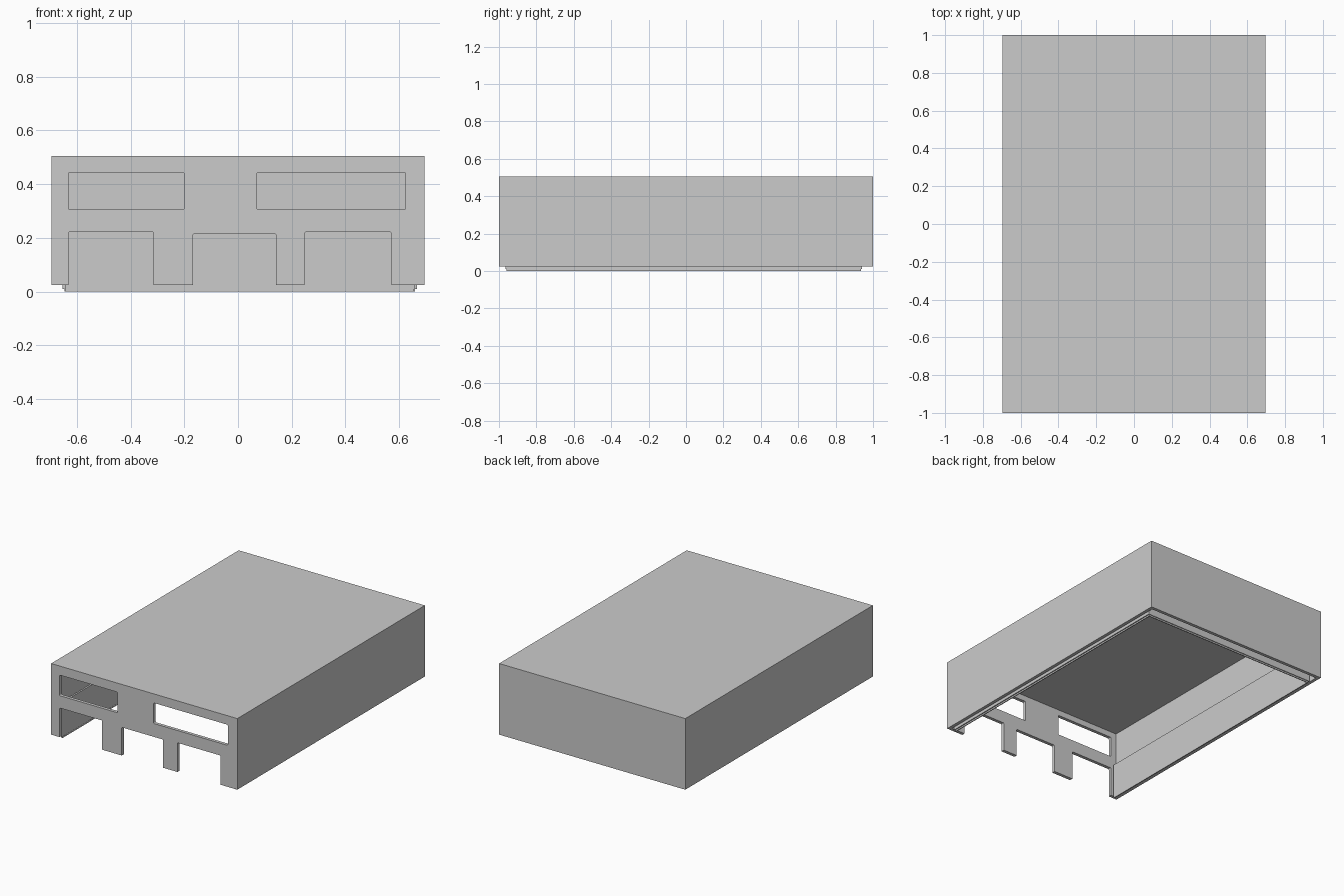
import bpy, bmesh

if "Cube" in bpy.data.objects:
    bpy.data.objects.remove(bpy.data.objects["Cube"])

W, D, Z0, Z1, T = 0.695, 1.0, 0.025, 0.505, 0.022


def box(name, x0, x1, y0, y1, z0, z1):
    bm = bmesh.new()
    bmesh.ops.create_cube(bm, size=1)
    for v in bm.verts:
        v.co = ((x0 + x1) / 2 + v.co.x * (x1 - x0),
                (y0 + y1) / 2 + v.co.y * (y1 - y0),
                (z0 + z1) / 2 + v.co.z * (z1 - z0))
    mesh = bpy.data.meshes.new(name)
    bm.to_mesh(mesh)
    bm.free()
    ob = bpy.data.objects.new(name, mesh)
    bpy.context.collection.objects.link(ob)
    return ob


def cut(target, cutter):
    cutter.hide_render = True
    cutter.hide_set(True)
    mod = target.modifiers.new(cutter.name, 'BOOLEAN')
    mod.object = cutter
    mod.operation = 'DIFFERENCE'
    mod.solver = 'EXACT'


# Outer cover, hollow and open underneath
cover = box("cover", -W, W, -D, D, Z0, Z1)
cut(cover, box("cavity_cutter", -W + T, W - T, -D + T, D - T, -0.2, Z1 - T))

# Two upper slots and three lower port notches in the front (x0, x1, z0, z1)
openings = [(-0.632, -0.20, 0.305, 0.444), (0.07, 0.624, 0.305, 0.444),
            (-0.632, -0.314, -0.1, 0.222), (-0.168, 0.142, -0.1, 0.215),
            (0.248, 0.571, -0.1, 0.222)]
for i, (x0, x1, z0, z1) in enumerate(openings):
    c = box(f"opening_cutter_{i}", x0, x1, -D - 0.1, -D + T + 0.01, z0, z1)
    bev = c.modifiers.new("rounded_corners", 'BEVEL')
    bev.width = 0.006
    bev.segments = 3
    bev.limit_method = 'WEIGHT'
    # Round only the edges running through the wall
    weights = c.data.attributes.new("bevel_weight_edge", 'FLOAT', 'EDGE')
    for e in c.data.edges:
        a, b = (c.data.vertices[k].co for k in e.vertices)
        weights.data[e.index].value = 1.0 if abs(a.y - b.y) > 0.01 else 0.0
    cut(cover, c)


# Inner lining on the sides and back, stepping inward at the bottom lip
def lining(name, x0, x1, y0, y1, z0, z1, t):
    box(name + "_left", x0, x0 + t, y0, y1, z0, z1)
    box(name + "_right", x1 - t, x1, y0, y1, z0, z1)
    box(name + "_back", x0 + t, x1 - t, y1 - t, y1, z0, z1)


lining("lining", -0.653, 0.667, -0.965, 0.94, 0.01, 0.24, 0.012)
lining("bottom_lip", -0.646, 0.66, -0.96, 0.935, 0.0, 0.01, 0.006)
